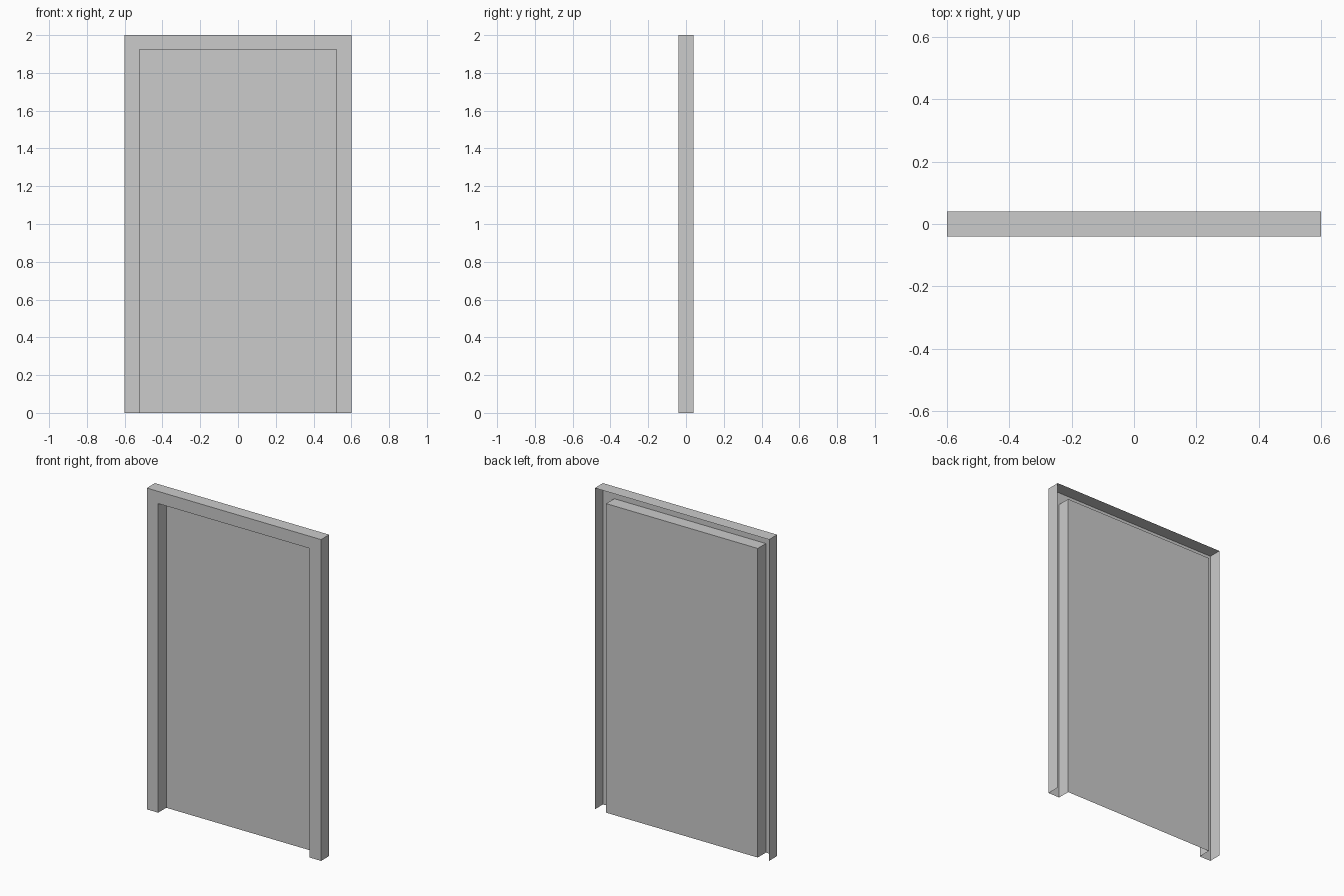
import bpy

if "Cube" in bpy.data.objects:
    bpy.data.objects.remove(bpy.data.objects["Cube"])

HALF_W, HEIGHT = 0.60, 2.0      # outer outline
IN_W, IN_H = 0.522, 1.924       # opening outline
FRONT, BACK = -0.04, 0.04


def arch(w, h, y):
    """Open-bottomed door outline, left foot to right foot."""
    return [(-w, y, 0), (-w, y, h), (w, y, h), (w, y, 0)]


def strip(name, a, b):
    """Thin sheet of quads joining two outlines."""
    n = len(a)
    faces = [(i, i + 1, n + i + 1, n + i) for i in range(n - 1)]
    return sheet(name, a + b, faces)


def sheet(name, verts, faces):
    me = bpy.data.meshes.new(name)
    me.from_pydata(verts, [], faces)
    ob = bpy.data.objects.new(name, me)
    bpy.context.collection.objects.link(ob)
    return ob


outer_front = arch(HALF_W, HEIGHT, FRONT)
outer_back = arch(HALF_W, HEIGHT, BACK)
inner_front = arch(IN_W, IN_H, FRONT)
inner_back = arch(IN_W, IN_H, BACK)

# Hollow frame: face, outer edge and reveal, open at the back and feet
strip("frame_face", inner_front, outer_front)
strip("frame_outer_edge", outer_front, outer_back)
strip("frame_reveal", inner_back, inner_front)

# Recessed door panel at the back of the reveal
sheet("door_panel", inner_back, [(0, 3, 2, 1)])
